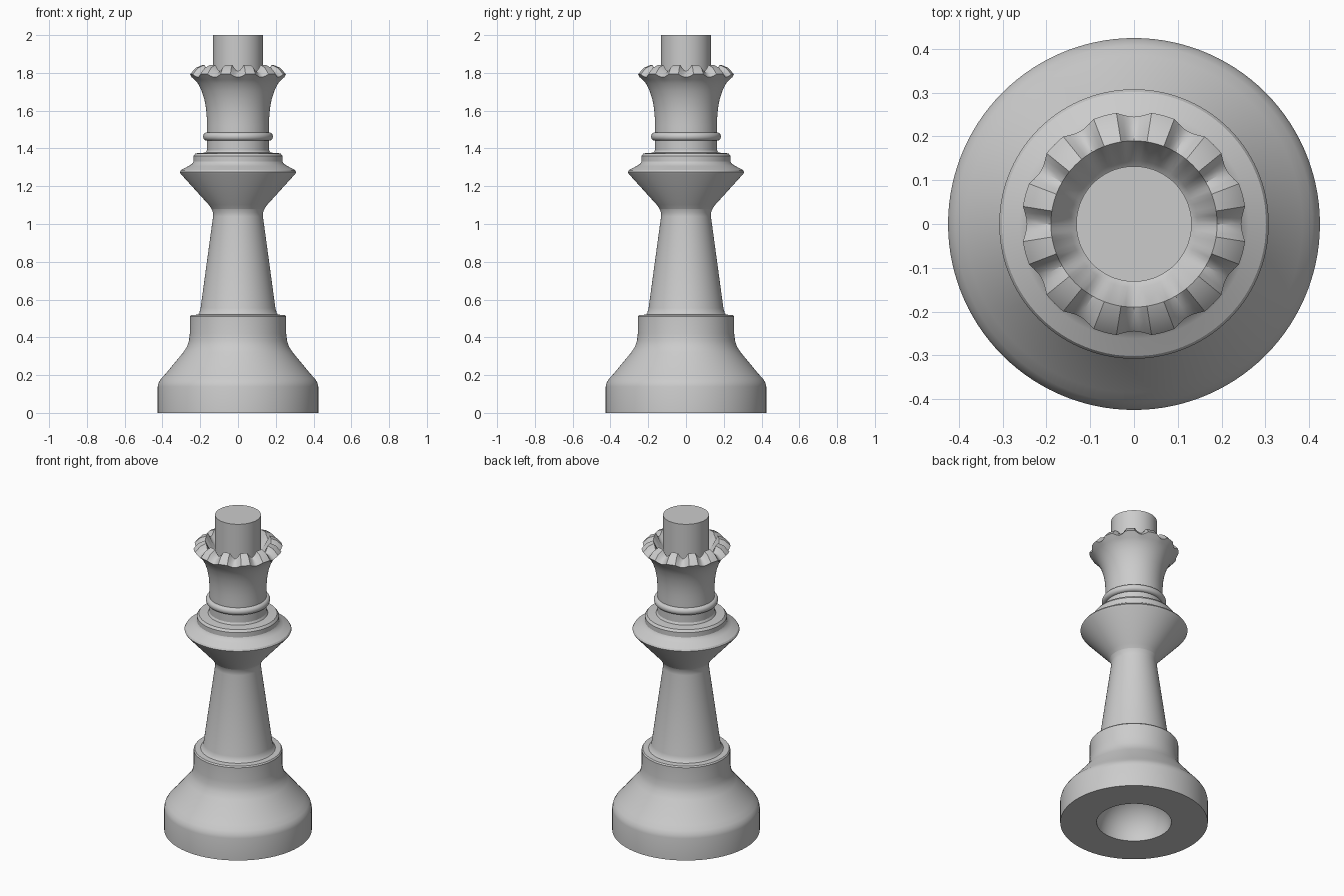
import bpy, math

if "Cube" in bpy.data.objects:
    bpy.data.objects.remove(bpy.data.objects["Cube"])

SEG = 120  # 3 degree steps, so every notch edge falls on a vertex


def notch(deg):
    """Depth 0..1 of the crown cut: 12 rounded notches, 18 degrees wide."""
    off = abs((deg + 15) % 30 - 15)
    return math.cos(off / 9 * math.pi / 2) if off < 9 else 0.0


def lathe(name, profile):
    """Spin (r, z[, dr, dz]) points; dr/dz are the shift at a notch centre."""
    verts, faces, rings = [], [], []
    for r, z, *cut in profile:
        start = len(verts)
        if r == 0:
            verts.append((0, 0, z))
            rings.append([start] * SEG)
            continue
        for i in range(SEG):
            a = math.radians(i * 360 / SEG)
            d = notch(i * 360 / SEG) if cut else 0
            rr = r + (cut[0] * d if cut else 0)
            zz = z + (cut[1] * d if cut else 0)
            verts.append((rr * math.cos(a), rr * math.sin(a), zz))
        rings.append(list(range(start, start + SEG)))
    for lo, hi in zip(rings, rings[1:]):
        for i in range(SEG):
            j = (i + 1) % SEG
            quad = (lo[i], lo[j], hi[j], hi[i])
            faces.append(tuple(dict.fromkeys(quad)))
    mesh = bpy.data.meshes.new(name)
    mesh.from_pydata(verts, [], faces)
    mesh.update()
    ob = bpy.data.objects.new(name, mesh)
    bpy.context.collection.objects.link(ob)
    bpy.ops.object.select_all(action='DESELECT')
    ob.select_set(True)
    bpy.context.view_layer.objects.active = ob
    bpy.ops.object.shade_smooth_by_angle(angle=math.radians(30))
    return ob


# Base with a domed hollow underneath
R = 0.215
dome = [(R * math.sin(math.radians(a)), R * math.cos(math.radians(a)))
        for a in range(0, 91, 9)]
lathe("base", dome + [
    (0.425, 0), (0.425, 0.14), (0.42, 0.16), (0.408, 0.18), (0.385, 0.205),
    (0.29, 0.32), (0.27, 0.35), (0.26, 0.38), (0.255, 0.42),
    (0.255, 0.51), (0.249, 0.518), (0.215, 0.52)])

# Tapered stem with small fillets
lathe("stem", [(0.215, 0.52), (0.205, 0.53), (0.198, 0.555),
               (0.132, 1.04), (0.132, 1.06), (0.14, 1.08)])

# Wide flared collar and its step
lathe("collar", [(0.14, 1.08), (0.155, 1.102), (0.303, 1.265), (0.308, 1.275),
                 (0.302, 1.285), (0.262, 1.307), (0.243, 1.318), (0.236, 1.33),
                 (0.236, 1.36), (0.225, 1.374), (0.172, 1.378)])

# Neck with a thin rounded bead
bead = [(0.165 + 0.02 * math.sin(math.radians(a)),
         1.463 - 0.022 * math.cos(math.radians(a))) for a in range(0, 181, 20)]
lathe("neck", [(0.172, 1.378), (0.165, 1.39)] + bead + [(0.165, 1.52)])

# Flared head with a notched crown rim and an inner cup
lathe("crown", [
    (0.165, 1.52), (0.165, 1.56), (0.169, 1.61), (0.178, 1.66), (0.193, 1.705),
    (0.213, 1.745), (0.23, 1.764),
    (0.257, 1.793, -0.012, -0.016),
    (0.226, 1.827, -0.004, -0.028),
    (0.19, 1.842, 0.0, -0.032),
    (0.145, 1.75), (0.132, 1.74)])

# Plain cylinder on top
lathe("top_peg", [(0.132, 1.74), (0.132, 2.0), (0, 2.0)])
